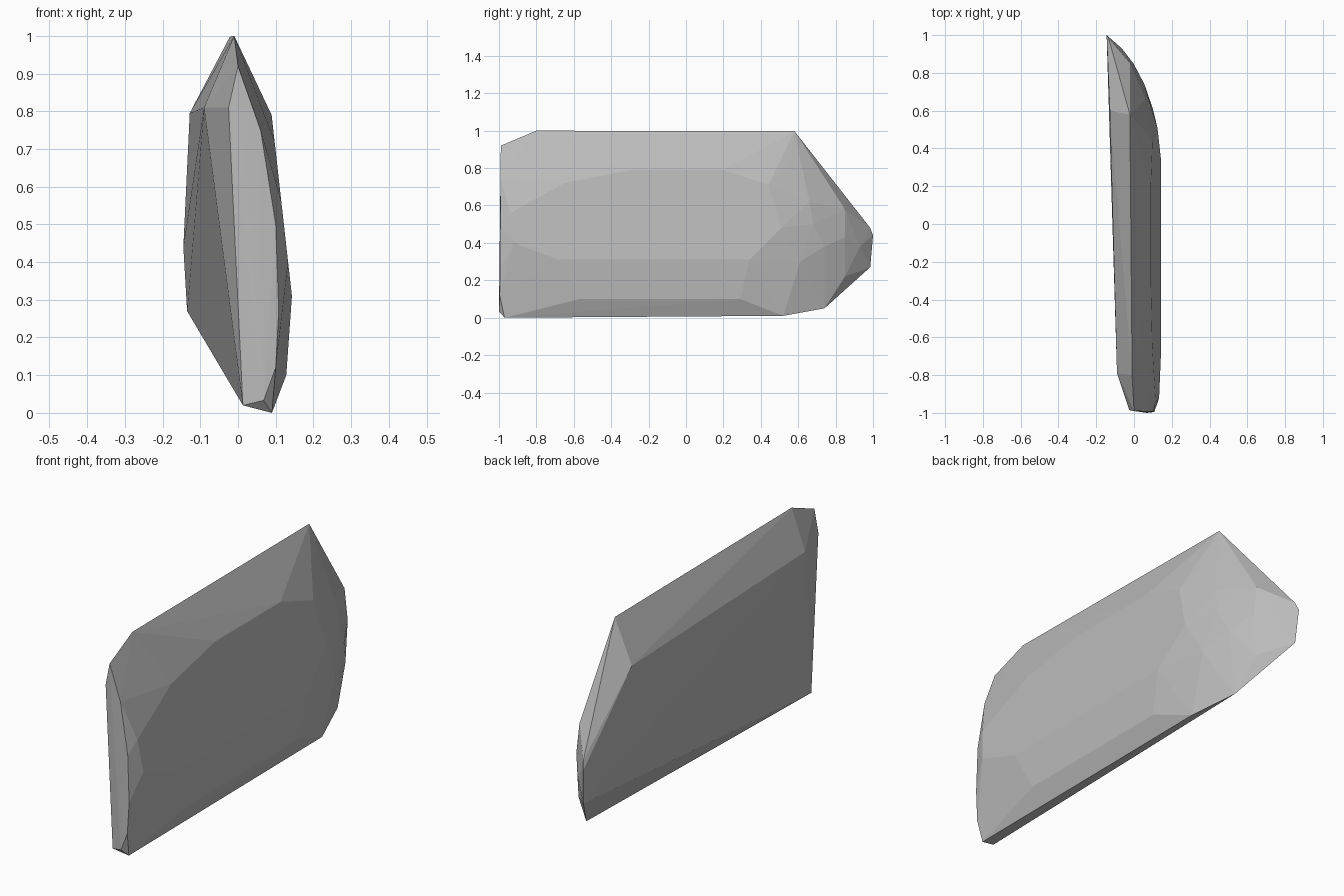
import bpy, bmesh

grey = bpy.data.materials.new("stone_grey")
grey.diffuse_color = (0.5, 0.5, 0.5, 1)


def slope(y, z):
    """Point on the broad, slightly leaning right-hand face."""
    return (0.143 - 0.112 * (z - 0.31), y, z)


# Corners of the chipped slab, grouped by region
front_end = [(-0.025, -0.985, 0.81), (0, -0.99, 0.92), (0.06, -0.992, 0.75),
             (0.10, -0.993, 0.50), (0.108, -0.994, 0.27), (0.10, -0.996, 0.12),
             (0.068, -1.0, 0.033), (0.013, -0.985, 0.02)]
top_ridge = [(-0.01, -0.8, 1.0), (-0.022, 0.58, 0.997)]
left_face = [(-0.09, -0.79, 0.81), (-0.128, 0.6, 0.795),
             (-0.145, 1.0, 0.44), (-0.135, 0.985, 0.27)]
right_face = [slope(y, z) for y, z in (
    (-0.3, 0.79), (0.2, 0.79), (0.44, 0.71), (0.51, 0.48), (0.34, 0.31),
    (-0.68, 0.31), (-0.92, 0.40), (-0.94, 0.56), (-0.65, 0.72))]
bottom = [(0.09, -0.97, 0), (0.09, 0.52, 0.01), (0.02, 0.74, 0.05),
          (0.128, -0.57, 0.10), (0.128, 0.29, 0.10)]
back_curve = [(-0.135, 0.985, 0.48), (-0.065, 0.93, 0.38), (-0.003, 0.85, 0.43),
              (0.055, 0.74, 0.38), (0.10, 0.61, 0.30), (0.072, 0.68, 0.50),
              (0.062, 0.66, 0.62), (0.035, 0.56, 0.82), (-0.02, 0.85, 0.58),
              (-0.015, 0.85, 0.22)]

# Wrap the corners in one faceted convex body
bm = bmesh.new()
for p in front_end + top_ridge + left_face + right_face + bottom + back_curve:
    bm.verts.new(p)
hull = bmesh.ops.convex_hull(bm, input=bm.verts)
bmesh.ops.delete(bm, geom=[v for v in bm.verts if not v.link_faces], context='VERTS')
bmesh.ops.recalc_face_normals(bm, faces=bm.faces)

mesh = bpy.data.meshes.new("stone_slab")
bm.to_mesh(mesh)
bm.free()
mesh.materials.append(grey)
slab = bpy.data.objects.new("stone_slab", mesh)
bpy.context.collection.objects.link(slab)
